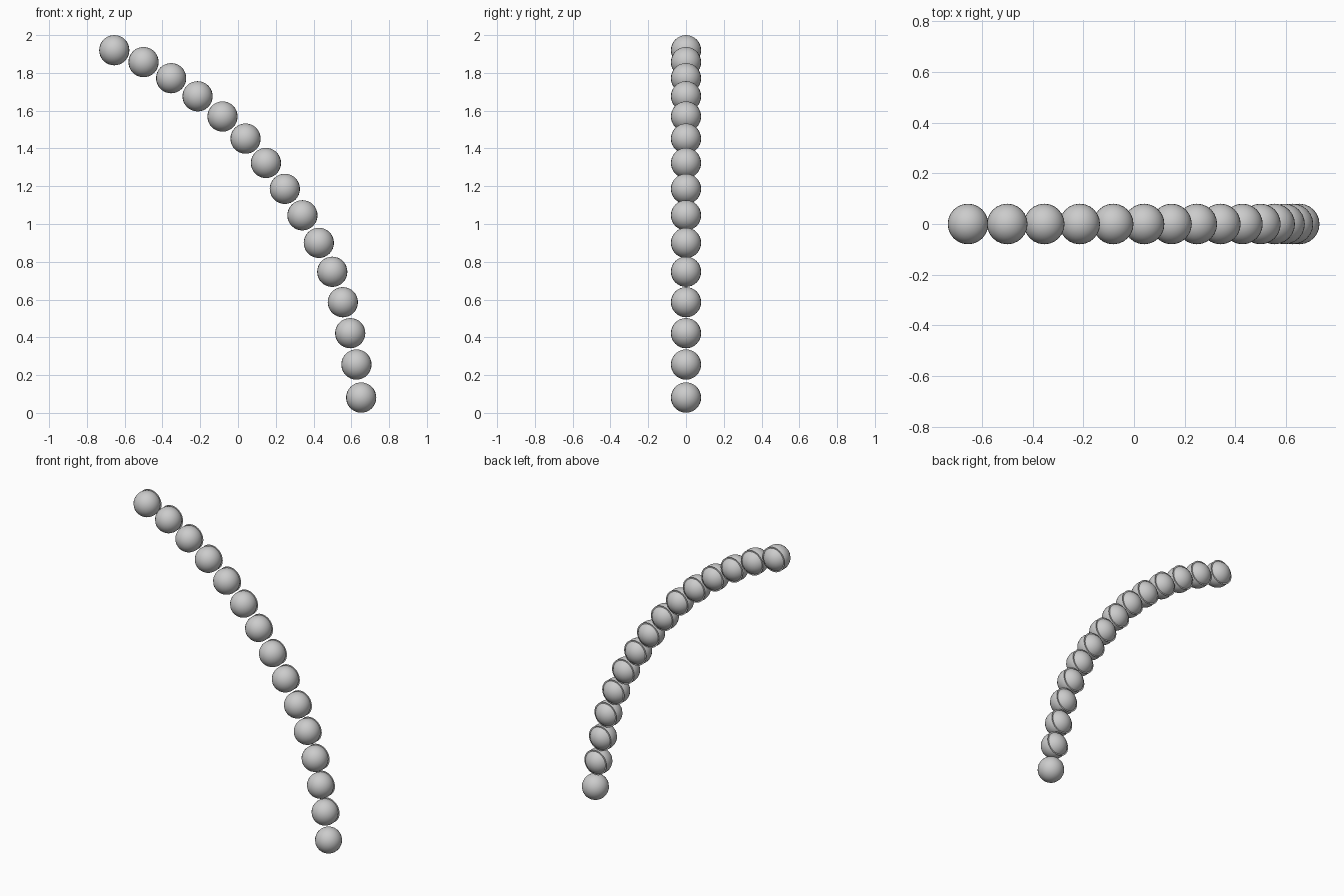
import bpy
import math

if "Cube" in bpy.data.objects:
    bpy.data.objects.remove(bpy.data.objects["Cube"])

R = 0.08          # bead radius
DISC_Y = 0.035    # flat disc set into the back half of each bead

# bead centres (x, z) along the bent string, top to bottom
path = [(-0.655, 1.92), (-0.50, 1.857), (-0.354, 1.772), (-0.214, 1.676),
        (-0.082, 1.569), (0.04, 1.452), (0.148, 1.323), (0.248, 1.186),
        (0.341, 1.046), (0.428, 0.90), (0.499, 0.747), (0.555, 0.586),
        (0.594, 0.422), (0.627, 0.256), (0.652, 0.081)]


def bead(x, z, i):
    bpy.ops.mesh.primitive_uv_sphere_add(segments=24, ring_count=16, radius=R,
                                         location=(x, 0, z))
    ob = bpy.context.object
    ob.name = f"bead_{i:02d}"
    bpy.ops.object.shade_smooth_by_angle(angle=math.radians(40))


def rim_disc(x, z, i):
    bpy.ops.mesh.primitive_circle_add(vertices=32, radius=R, fill_type='NGON',
                                      location=(x, DISC_Y, z),
                                      rotation=(-math.pi / 2, 0, 0))
    bpy.context.object.name = f"rim_disc_{i:02d}"


# beads, each with a thin disc except the lowest one
for i, (x, z) in enumerate(path):
    bead(x, z, i)
    if i < len(path) - 1:
        rim_disc(x, z, i)
